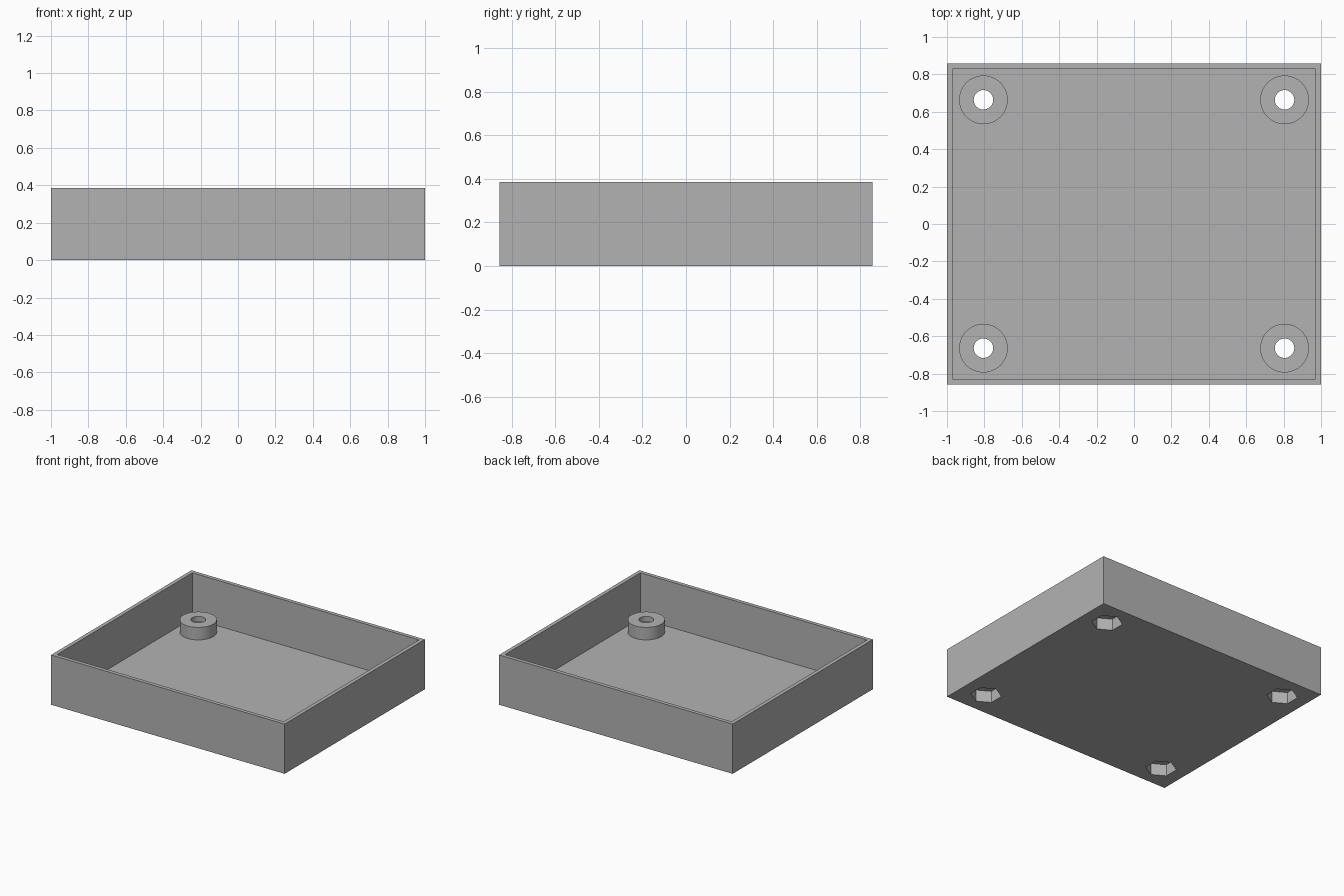
import bpy
import bmesh
import math
from mathutils import Matrix

if "Cube" in bpy.data.objects:
    bpy.data.objects.remove(bpy.data.objects["Cube"], do_unlink=True)

WIDTH, DEPTH, HEIGHT = 2.0, 1.715, 0.385
WALL, FLOOR = 0.03, 0.033
BOSS_TOP, POCKET_TOP = 0.13, 0.09
CORNERS = [(sx * 0.805, sy * 0.664) for sx in (-1, 1) for sy in (-1, 1)]

grey = bpy.data.materials.new("plain grey")
grey.use_nodes = True
colour = (0.45, 0.45, 0.45, 1)
grey.diffuse_color = colour
grey.node_tree.nodes["Principled BSDF"].inputs["Base Color"].default_value = colour


def make_object(name, bm):
    mesh = bpy.data.meshes.new(name)
    bm.to_mesh(mesh)
    bm.free()
    mesh.materials.append(grey)
    obj = bpy.data.objects.new(name, mesh)
    bpy.context.collection.objects.link(obj)
    return obj


def box(name, width, depth, bottom, top):
    bm = bmesh.new()
    place = Matrix.Translation((0, 0, (bottom + top) / 2))
    size = Matrix.Diagonal((width, depth, top - bottom, 1))
    bmesh.ops.create_cube(bm, size=1, matrix=place @ size)
    return make_object(name, bm)


def corner_prisms(name, sides, radius, bottom, top):
    """One upright prism at each corner, with a vertex on the y axis."""
    bm = bmesh.new()
    turn = Matrix.Rotation(math.radians(30 if sides == 6 else 0), 4, "Z")
    for x, y in CORNERS:
        place = Matrix.Translation((x, y, (bottom + top) / 2))
        bmesh.ops.create_cone(bm, cap_ends=True, segments=sides, radius1=radius,
                              radius2=radius, depth=top - bottom,
                              matrix=place @ turn_for(sides))
    return make_object(name, bm)


def turn_for(sides):
    # create_cone starts its ring on the y axis; make sure of it for hexagons
    probe = bmesh.new()
    ring = bmesh.ops.create_circle(probe, segments=sides, radius=1)["verts"]
    on_y = any(abs(v.co.x) < 0.001 for v in ring)
    probe.free()
    return Matrix.Rotation(0 if on_y else math.pi / sides, 4, "Z")


def combine(target, tool, operation):
    mod = target.modifiers.new(tool.name, "BOOLEAN")
    mod.operation = operation
    mod.solver = "EXACT"
    mod.object = tool
    tool.hide_render = True


# Open tray with bosses, nut pockets underneath and screw holes
tray = box("tray", WIDTH, DEPTH, 0, HEIGHT)
tools = [
    (box("cavity", WIDTH - 2 * WALL, DEPTH - 2 * WALL, FLOOR, HEIGHT + 0.1), "DIFFERENCE"),
    (corner_prisms("bosses", 64, 0.13, FLOOR / 2, BOSS_TOP), "UNION"),
    (corner_prisms("nut_pockets", 6, 0.11, -0.1, POCKET_TOP), "DIFFERENCE"),
    (corner_prisms("screw_holes", 48, 0.052, -0.2, HEIGHT), "DIFFERENCE"),
]
for tool, operation in tools:
    combine(tray, tool, operation)

# Bake the cuts and drop the helpers
bpy.context.view_layer.update()
graph = bpy.context.evaluated_depsgraph_get()
baked = bpy.data.meshes.new_from_object(tray.evaluated_get(graph))
tray.modifiers.clear()
tray.data = baked
for tool, operation in tools:
    bpy.data.objects.remove(tool, do_unlink=True)
baked.materials.clear()
baked.materials.append(grey)
for face in baked.polygons:
    face.material_index = 0

# Smooth round walls, sharp edges
bpy.ops.object.select_all(action="DESELECT")
tray.select_set(True)
bpy.context.view_layer.objects.active = tray
bpy.ops.object.shade_smooth_by_angle(angle=math.radians(30))
